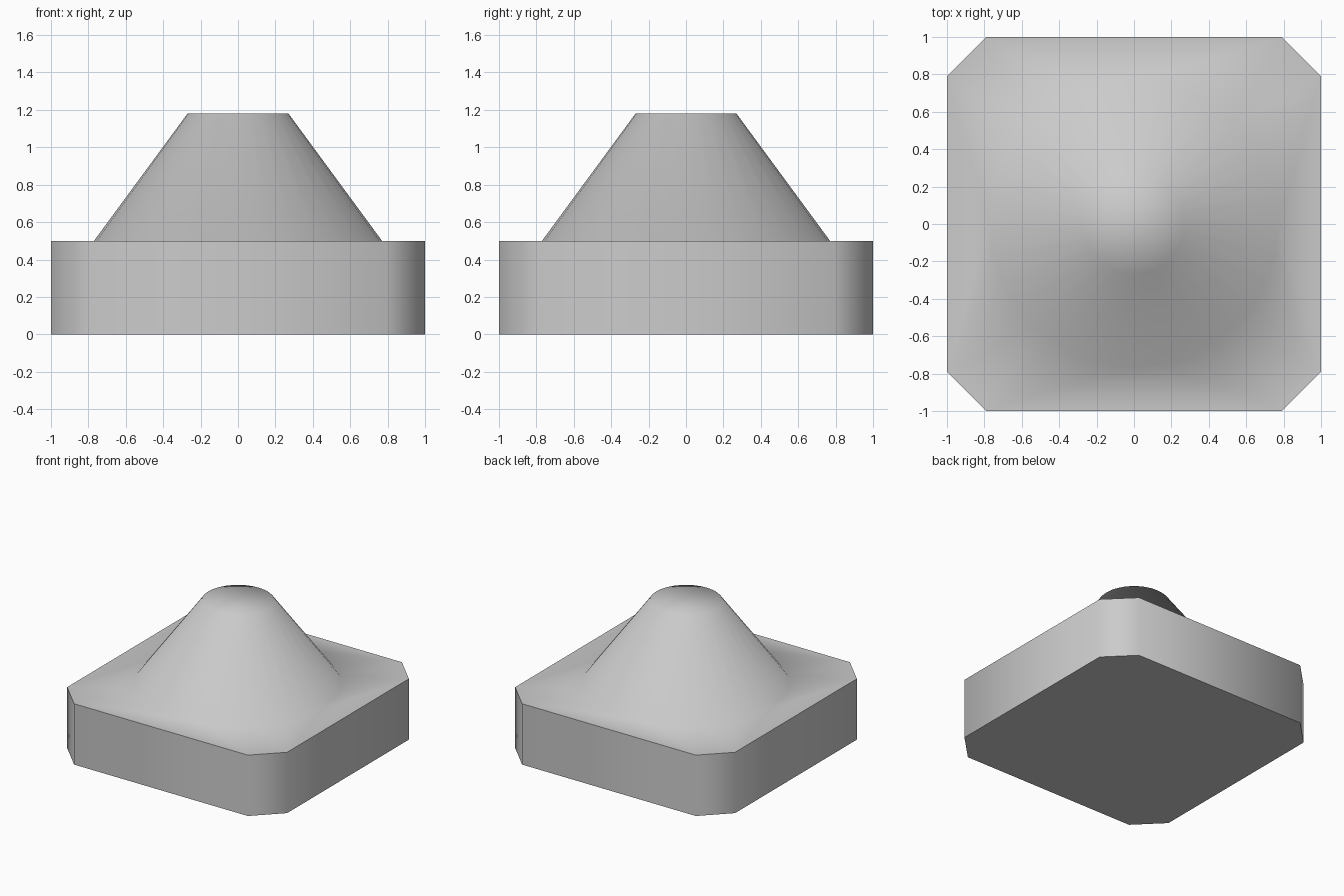
import bpy, bmesh, math

cube = bpy.data.objects.get("Cube")
if cube:
    bpy.data.objects.remove(cube, do_unlink=True)

SIDES = 32
PLATE_TOP, RIM_TOP = 0.5, 1.18
CORNER = 0.79

grey = bpy.data.materials.new("light_grey")
grey.use_nodes = True
colour = (0.6, 0.6, 0.6, 1)
grey.diffuse_color = colour
grey.node_tree.nodes["Principled BSDF"].inputs["Base Color"].default_value = colour

bm = bmesh.new()


def ring(points, z):
    return [bm.verts.new((x, y, z)) for x, y in points]


def circle(radius):
    angles = [2 * math.pi * i / SIDES for i in range(SIDES)]
    return [(radius * math.cos(a), radius * math.sin(a)) for a in angles]


def wall(low, high):
    n = len(low)
    for i in range(n):
        j = (i + 1) % n
        bm.faces.new((low[i], low[j], high[j], high[i]))


# Square base with cut corners
outline = [p for sx in (-1, 1) for sy in (-1, 1)
           for p in ((sx, sy * CORNER), (sx * CORNER, sy))]
outline.sort(key=lambda p: math.atan2(p[1], p[0]))
floor = ring(outline, 0)
plate = ring(outline, PLATE_TOP)
wall(floor, plate)
bm.faces.new(floor[::-1])

# Truncated cone with a flat cap
foot = ring(circle(0.77), PLATE_TOP)
rim = ring(circle(0.27), RIM_TOP)
wall(foot, rim)
bm.faces.new(rim)


# Flat shelf from the foot of the cone to the plate edge
def nearest(i):
    middle = (foot[i].co + foot[(i + 1) % SIDES].co) / 2
    return min(plate, key=lambda v: (v.co - middle).length)


for i in range(SIDES):
    here, before = nearest(i), nearest(i - 1)
    bm.faces.new((foot[i], here, foot[(i + 1) % SIDES]))
    if here != before:
        bm.faces.new((foot[i], before, here))

bmesh.ops.recalc_face_normals(bm, faces=bm.faces)
mesh = bpy.data.meshes.new("cone_on_base")
bm.to_mesh(mesh)
bm.free()
mesh.materials.append(grey)
body = bpy.data.objects.new("cone_on_base", mesh)
bpy.context.collection.objects.link(body)

# Soft shading on the cone and corners, crisp plate edges
bpy.ops.object.select_all(action='DESELECT')
body.select_set(True)
bpy.context.view_layer.objects.active = body
bpy.ops.object.shade_smooth_by_angle(angle=math.radians(60))
